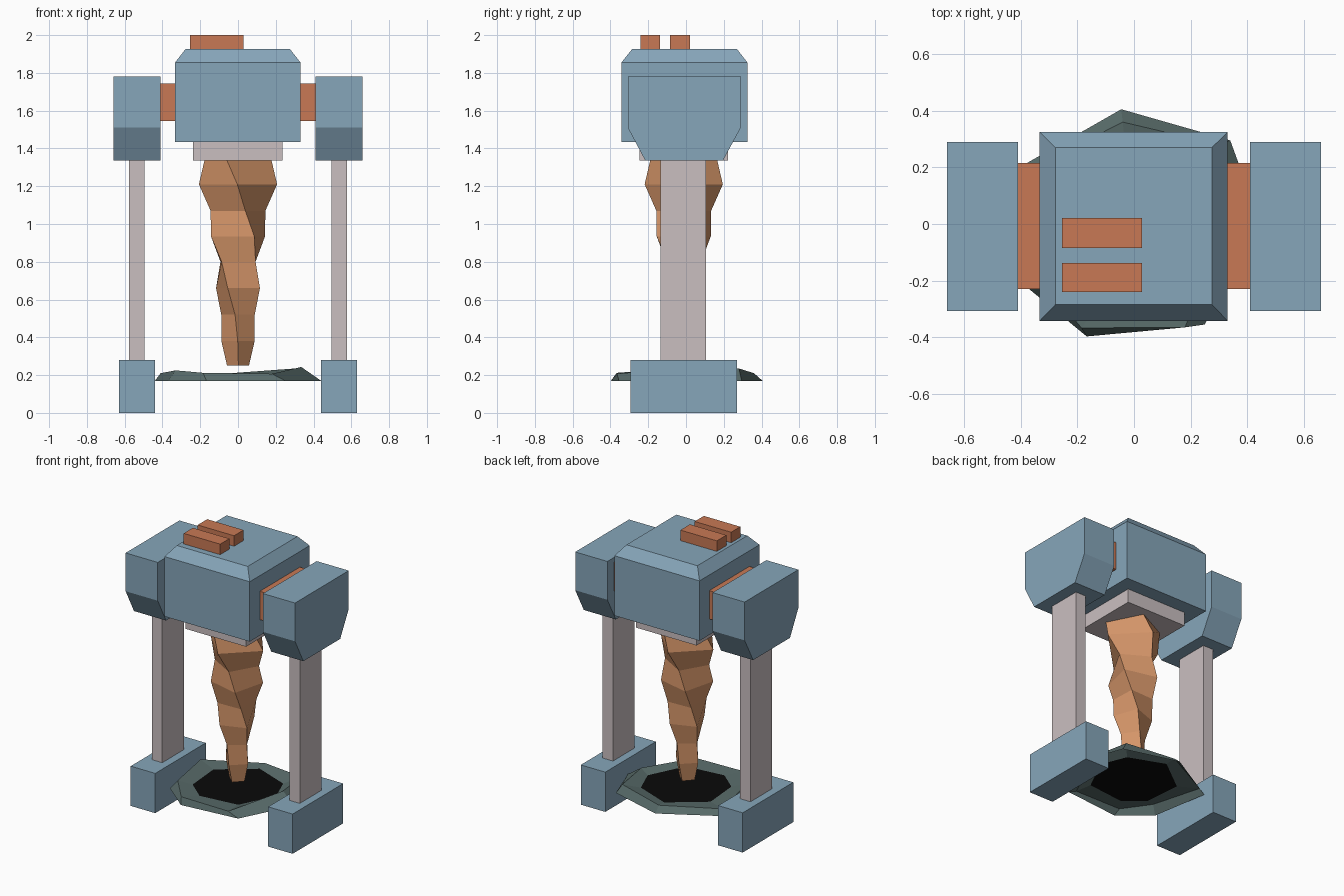
import bpy
from math import sin, cos, radians

if "Cube" in bpy.data.objects:
    bpy.data.objects.remove(bpy.data.objects["Cube"])


def material(name, rgb):
    m = bpy.data.materials.new(name)
    m.diffuse_color = (*rgb, 1)
    m.use_nodes = True
    m.node_tree.nodes["Principled BSDF"].inputs["Base Color"].default_value = m.diffuse_color
    return m


BLUE = material("blue_steel", (0.24, 0.38, 0.49))
ORANGE = material("orange_paint", (0.58, 0.19, 0.09))
COPPER = material("copper", (0.66, 0.30, 0.14))
PALE = material("pale_metal", (0.59, 0.52, 0.53))
ROCK = material("rock", (0.10, 0.15, 0.145))
BLACK = material("black", (0.003, 0.003, 0.003))


def add(name, verts, faces, mat):
    me = bpy.data.meshes.new(name)
    me.from_pydata(verts, [], faces)
    me.materials.append(mat)
    ob = bpy.data.objects.new(name, me)
    bpy.context.collection.objects.link(ob)
    return ob


def loft(name, rings, mat, caps=True):
    """Skin equal-length rings, ordered bottom to top and counter-clockwise."""
    n = len(rings[0])
    verts = [p for r in rings for p in r]
    faces = [(k * n + i, k * n + (i + 1) % n, (k + 1) * n + (i + 1) % n, (k + 1) * n + i)
             for k in range(len(rings) - 1) for i in range(n)]
    if caps:
        last = len(verts) - n
        faces += [tuple(range(n))[::-1], tuple(range(last, last + n))]
    return add(name, verts, faces, mat)


def rect(x0, x1, y0, y1, z):
    return [(x0, y0, z), (x1, y0, z), (x1, y1, z), (x0, y1, z)]


def box(name, x0, x1, y0, y1, z0, z1, mat):
    return loft(name, [rect(x0, x1, y0, y1, z0), rect(x0, x1, y0, y1, z1)], mat)


# Main housing with bevelled top, collar and top vents
loft("housing", [rect(-.333, .331, -.342, .325, 1.433),
                 rect(-.333, .331, -.342, .325, 1.855),
                 rect(-.278, .275, -.285, .27, 1.926)], BLUE)
box("drill_collar", -.238, .235, -.246, .222, 1.335, 1.433, PALE)
for y0, y1 in ((-.24, -.138), (-.085, .021)):
    box("top_vent", -.255, .029, y0, y1, 1.926, 2.0, ORANGE)

# Side parts, mirrored left and right
for side, s in (("left", -1), ("right", 1)):
    def span(a, b):
        return sorted((s * a, s * b))
    box(side + "_axle", *span(.33, .412), -.23, .216, 1.545, 1.745, ORANGE)
    x = span(.41, .66)
    loft(side + "_shoulder", [rect(*x, -.215, .195, 1.335),
                              rect(*x, -.308, .29, 1.51),
                              rect(*x, -.308, .29, 1.78)], BLUE)
    box(side + "_leg", *span(.496, .576), -.135, .105, .28, 1.335, PALE)
    box(side + "_foot", *span(.44, .631), -.293, .27, 0, .28, BLUE)

# Twisted four-sided drill bit: height, radius, twist angle
bit = [(.25, .058, 92), (.38, .088, 89), (.52, .09, 80), (.66, .128, 65), (.80, .127, 47),
       (.935, .167, 31), (1.07, .15, 15), (1.21, .207, -1), (1.335, .187, -18)]
turn = 0
rings = []
for z, r, a in bit:
    angles = [radians(a + 90 * i) for i in range(4)]
    rings.append([(r * sin(t), -.012 - r * cos(t), z) for t in angles])
loft("drill_bit", rings, COPPER)

# Rocky rim of the bore hole, open shell
base = [(-.045, .405), (-.44, .18), (-.37, -.23), (-.167, -.397),
        (.25, -.355), (.44, .02), (.34, .295)]
crest = [(-.04, .36, .21), (-.41, .17, .21), (-.33, -.2, .225), (-.185, -.367, .212),
         (.18, -.365, .207), (.335, .02, .243), (.3, .28, .235)]
inner = []
for x, y in base:
    f = .29 / (x * x + y * y) ** .5
    inner.append((x * f, y * f, .20))
loft("hole_rim", [[(x, y, .17) for x, y in base], crest, inner], ROCK, caps=False)

# Black hole floor
add("hole_floor", inner, [tuple(range(7))], BLACK)
